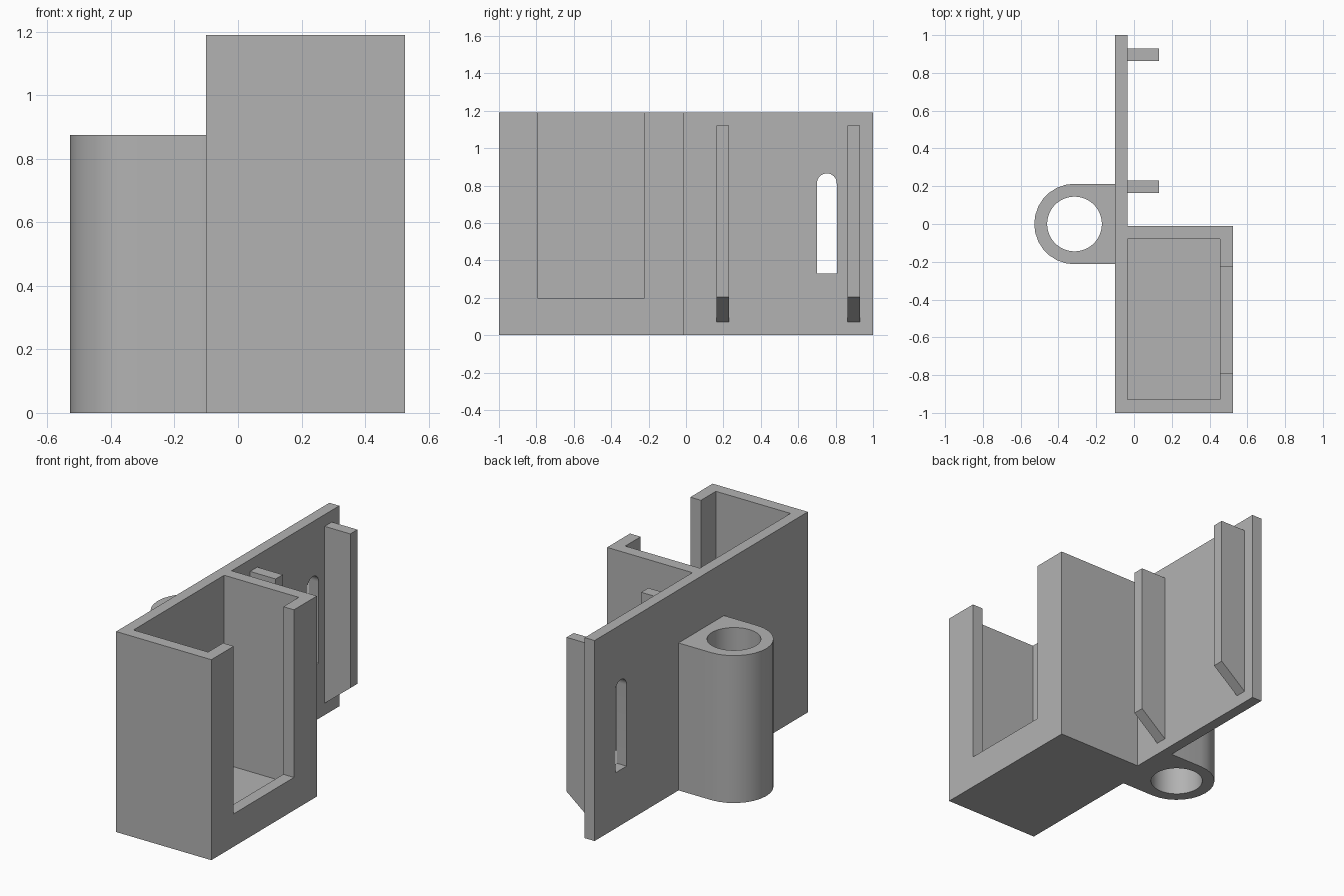
import bpy, bmesh, math
from mathutils import Matrix

if "Cube" in bpy.data.objects:
    bpy.data.objects.remove(bpy.data.objects["Cube"], do_unlink=True)

grey = bpy.data.materials.new("light grey plastic")
grey.use_nodes = True
colour = (0.45, 0.45, 0.45, 1)
grey.diffuse_color = colour
grey.node_tree.nodes["Principled BSDF"].inputs["Base Color"].default_value = colour

# Axes that carry a profile's (u, v, depth) onto (x, y, z)
AXES = {
    "z": Matrix(((1, 0, 0), (0, 1, 0), (0, 0, 1))),
    "x": Matrix(((0, 0, 1), (1, 0, 0), (0, 1, 0))),
    "y": Matrix(((1, 0, 0), (0, 0, 1), (0, 1, 0))),
}


def extrude(name, profile, low, high, axis="z"):
    """Solid prism from a profile, running from low to high along an axis."""
    bm = bmesh.new()
    m = AXES[axis]
    face = bm.faces.new([bm.verts.new(m @ Matrix.Translation((u, v, low)).translation)
                         for u, v in profile])
    result = bmesh.ops.extrude_face_region(bm, geom=[face])
    top = [g for g in result["geom"] if isinstance(g, bmesh.types.BMVert)]
    bmesh.ops.translate(bm, verts=top, vec=m.col[2] * (high - low))
    bmesh.ops.recalc_face_normals(bm, faces=bm.faces)
    mesh = bpy.data.meshes.new(name)
    bm.to_mesh(mesh)
    bm.free()
    mesh.materials.append(grey)
    obj = bpy.data.objects.new(name, mesh)
    bpy.context.collection.objects.link(obj)
    return obj


def rect(u0, v0, u1, v1):
    return [(u0, v0), (u1, v0), (u1, v1), (u0, v1)]


def arc(cu, cv, r, start, end, steps):
    angles = [math.radians(start + (end - start) * i / steps) for i in range(steps + 1)]
    return [(cu + r * math.cos(a), cv + r * math.sin(a)) for a in angles]


def combine(target, other, operation):
    """Apply a boolean and remove the operand."""
    mod = target.modifiers.new(other.name, "BOOLEAN")
    mod.object, mod.operation, mod.solver = other, operation, "EXACT"
    bpy.context.view_layer.objects.active = target
    bpy.ops.object.modifier_apply(modifier=mod.name)
    bpy.data.objects.remove(other, do_unlink=True)


LEFT, RIGHT, INNER = -0.10, 0.525, -0.035
HEIGHT = 1.19

# Long back plate and the solid holder block
bracket = extrude("holder_bracket", [
    (LEFT, -1), (RIGHT, -1), (RIGHT, -0.01), (INNER, -0.01), (INNER, 1), (LEFT, 1)],
    0, HEIGHT)

# Round socket on the outer side of the plate
socket = extrude("socket", [(-0.07, 0.213)] + arc(-0.315, 0, 0.213, 90, 270, 14)
                 + [(-0.07, -0.213)], 0, 0.875)
combine(bracket, socket, "UNION")
bore = extrude("socket_bore", arc(-0.315, 0, 0.145, 0, 352.5, 47), -0.1, 1)
combine(bracket, bore, "DIFFERENCE")

# Two rails with sloping lower ends
for name, y in (("front_rail", 0.163), ("rear_rail", 0.863)):
    slope = (0.205 - 0.07) / (0.133 - INNER)
    root = -0.06
    rail = extrude(name, [(root, 0.07 + slope * (root - INNER)), (0.133, 0.205),
                          (0.133, 1.12), (root, 1.12)], y, y + 0.067, "y")
    combine(bracket, rail, "UNION")

# Holder pocket, open side window and round-topped slot
pocket = extrude("pocket", rect(INNER, -0.93, 0.455, -0.08), 0.07, 1.4)
combine(bracket, pocket, "DIFFERENCE")
window = extrude("side_window", rect(-0.79, 0.195, -0.225, 1.4), 0.4, 0.7, "x")
combine(bracket, window, "DIFFERENCE")
slot = extrude("plate_slot", [(0.70, 0.33), (0.806, 0.33)]
               + arc(0.753, 0.812, 0.053, 0, 180, 16), -0.2, 0.05, "x")
combine(bracket, slot, "DIFFERENCE")

# Smooth the round surfaces only
bpy.ops.object.select_all(action="DESELECT")
bracket.select_set(True)
bpy.context.view_layer.objects.active = bracket
bpy.ops.object.shade_smooth_by_angle(angle=math.radians(30))
